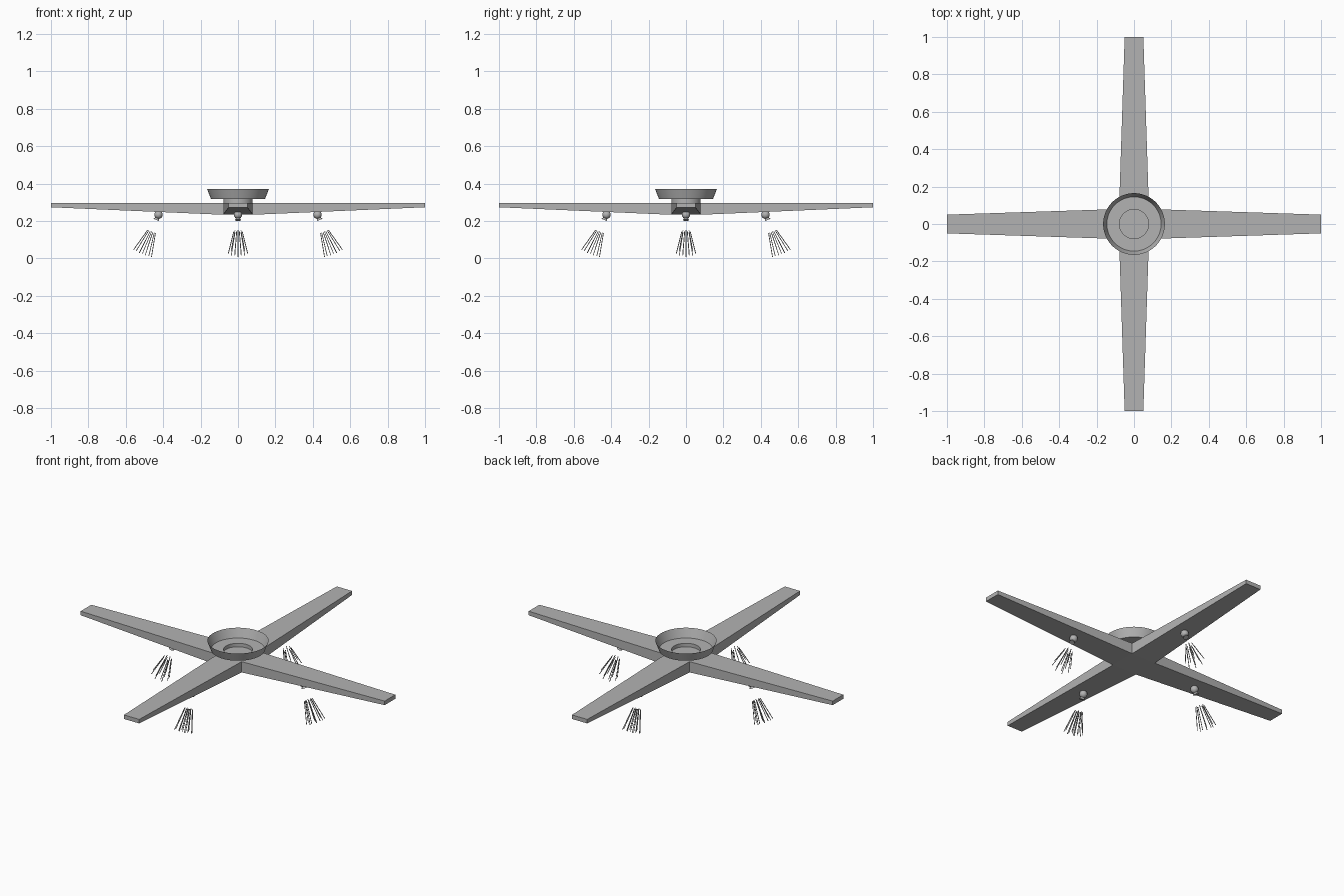
import bpy, bmesh, math, random
from mathutils import Vector, Matrix

if "Cube" in bpy.data.objects:
    bpy.data.objects.remove(bpy.data.objects["Cube"])

random.seed(4)
HUB, TIP = 0.08, 0.05                  # half widths of the arms
TOP, HUB_LOW, TIP_LOW = 0.297, 0.233, 0.273


def material(name, colour):
    mat = bpy.data.materials.new(name)
    mat.use_nodes = True
    mat.diffuse_color = colour
    mat.node_tree.nodes["Principled BSDF"].inputs["Base Color"].default_value = colour
    return mat


grey = material("plain grey", (0.45, 0.45, 0.45, 1))


def finish(bm, name, smooth=False):
    mesh = bpy.data.meshes.new(name)
    bm.to_mesh(mesh)
    bm.free()
    obj = bpy.data.objects.new(name, mesh)
    bpy.context.collection.objects.link(obj)
    mesh.materials.append(grey)
    if smooth:
        bpy.ops.object.select_all(action="DESELECT")
        obj.select_set(True)
        bpy.context.view_layer.objects.active = obj
        bpy.ops.object.shade_smooth_by_angle(angle=math.radians(30))
    return obj


def lathe(name, profile, steps=64):
    bm = bmesh.new()
    verts = [bm.verts.new((r, 0, z)) for r, z in profile]
    edges = [bm.edges.new(pair) for pair in zip(verts, verts[1:])]
    bmesh.ops.spin(bm, geom=verts + edges, axis=(0, 0, 1), cent=(0, 0, 0),
                   angle=math.tau, steps=steps, use_duplicate=False)
    bmesh.ops.remove_doubles(bm, verts=bm.verts, dist=1e-5)
    bmesh.ops.recalc_face_normals(bm, faces=bm.faces)
    return finish(bm, name, True)


# Cross of four tapering arms, drawn out of a square hub
bm = bmesh.new()
bmesh.ops.create_cube(bm, size=2)
for v in bm.verts:
    v.co = (v.co.x * HUB, v.co.y * HUB, TOP if v.co.z > 0 else HUB_LOW)
bm.normal_update()
for face in [f for f in bm.faces if abs(f.normal.z) < 0.5]:
    out = face.normal.copy()
    side = Vector((-out.y, out.x, 0))
    end = bmesh.ops.extrude_face_region(bm, geom=[face])
    for v in [g for g in end["geom"] if isinstance(g, bmesh.types.BMVert)]:
        z = TOP if v.co.z > 0.26 else TIP_LOW
        v.co = out + side * math.copysign(TIP, v.co.dot(side)) + Vector((0, 0, z))
    bm.faces.remove(face)
bmesh.ops.recalc_face_normals(bm, faces=bm.faces)
finish(bm, "cross_arms")

# Open dish with a hollow neck
lathe("dish_and_neck", [(0.078, TOP), (0.078, 0.318), (0.145, 0.318), (0.165, 0.37)])


def add_rod(bm, start, end, r1, r2, sides):
    axis = end - start
    turn = axis.to_track_quat("Z", "Y").to_matrix().to_4x4()
    bmesh.ops.create_cone(bm, cap_ends=True, segments=sides, radius1=r1, radius2=r2,
                          depth=axis.length,
                          matrix=Matrix.Translation((start + end) / 2) @ turn)


# Ball, nozzle and spray under each arm
tilt = Matrix.Rotation(math.radians(-22.5), 4, "Y")
for i, side in enumerate(("left", "back", "right", "front")):
    place = Matrix.Rotation(i * math.pi / 2, 4, "Z") @ Matrix.Translation((0.425, 0, 0.233)) @ tilt

    bm = bmesh.new()
    bmesh.ops.create_uvsphere(bm, u_segments=24, v_segments=12, radius=0.022)
    bm.transform(place)
    finish(bm, side + "_ball", True)

    bm = bmesh.new()
    add_rod(bm, Vector((0, 0, -0.015)), Vector((0, 0, -0.03)), 0.008, 0.016, 20)
    bm.transform(place)
    finish(bm, side + "_nozzle", True)

    bm = bmesh.new()
    for ring, (count, spread) in enumerate(((8, 13), (4, 6))):
        for k in range(count):
            lean = Matrix.Rotation(math.radians(spread), 3, "Y")
            spin = Matrix.Rotation(math.tau * (k + 0.5 * ring) / count, 3, "Z")
            ray = spin @ lean @ Vector((0, 0, -1))
            add_rod(bm, ray * 0.1, ray * 0.23, 0.002, 0.002, 6)
    bm.transform(place)
    finish(bm, side + "_spray")
